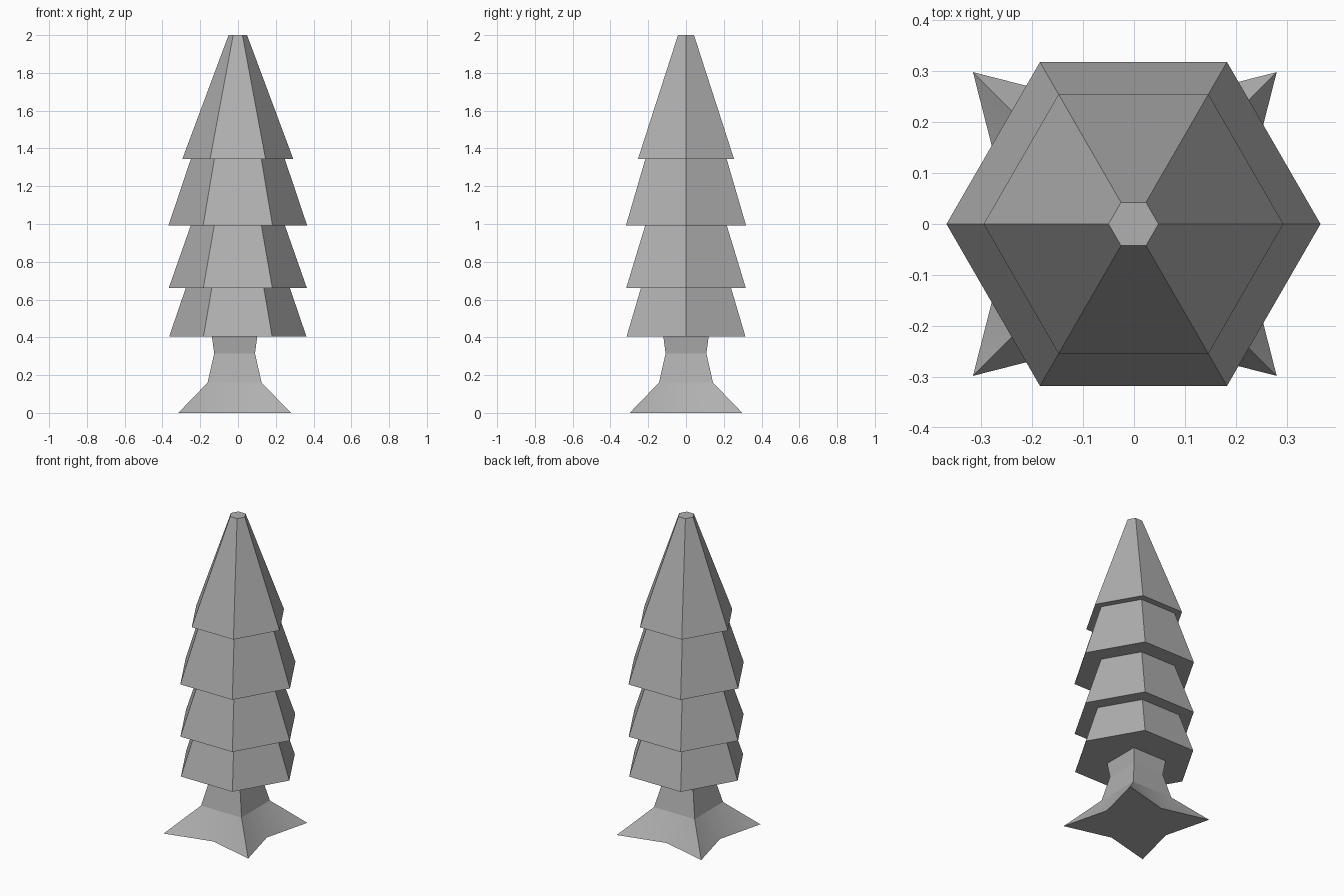
import bpy, bmesh
from math import cos, sin, pi, radians

cube = bpy.data.objects.get("Cube")
if cube:
    bpy.data.objects.remove(cube, do_unlink=True)

colour = (0.434, 0.434, 0.434, 1)
grey = bpy.data.materials.new("mid grey")
grey.use_nodes = True
grey.diffuse_color = colour
grey.node_tree.nodes["Principled BSDF"].inputs["Base Color"].default_value = colour


def loft(name, rings, centre_x):
    """Skin a stack of closed rings and cap both ends."""
    bm = bmesh.new()
    loops = [[bm.verts.new(p) for p in ring] for ring in rings]
    for low, high in zip(loops, loops[1:]):
        n = len(low)
        for i in range(n):
            j = (i + 1) % n
            bm.faces.new((low[i], low[j], high[j], high[i]))
    bm.faces.new(loops[0][::-1])
    bm.faces.new(loops[-1])
    return finish(name, bm, centre_x)


def finish(name, bm, centre_x):
    bmesh.ops.recalc_face_normals(bm, faces=bm.faces)
    mesh = bpy.data.meshes.new(name)
    bm.to_mesh(mesh)
    bm.free()
    mesh.materials.append(grey)
    obj = bpy.data.objects.new(name, mesh)
    obj.location.x = centre_x
    bpy.context.collection.objects.link(obj)
    return obj


def ring(sides, radius, z, turn=0.0):
    return [(radius * cos(turn + 2 * pi * i / sides),
             radius * sin(turn + 2 * pi * i / sides), z) for i in range(sides)]


# Foliage: four stepped six-sided tiers, (radius, height) up the outline
outline = [(0.363, 0.405), (0.276, 0.66), (0.366, 0.66), (0.249, 0.993),
           (0.367, 0.993), (0.249, 1.343), (0.294, 1.343), (0.049, 2.0)]
loft("foliage", [ring(6, r, z) for r, z in outline], -0.001)

# Trunk: square waist that flares slightly under the foliage
diag = 2 ** 0.5
loft("trunk", [ring(4, half * diag, z, pi / 4)
               for half, z in [(0.143, 0.16), (0.108, 0.315), (0.122, 0.42)]], -0.018)

# Roots: four-pointed star foot rising to the trunk's square, softly shaded
bm = bmesh.new()
square = [bm.verts.new(p) for p in ring(4, 0.143 * diag, 0.16, pi / 4)]
tips = [bm.verts.new(p) for p in ring(4, 0.298 * diag, 0, pi / 4)]
valleys = [bm.verts.new(p) for p in ring(4, 0.222, 0, pi / 2)]
for i in range(4):
    j = (i + 1) % 4
    bm.faces.new((tips[i], valleys[i], square[i]))
    bm.faces.new((valleys[i], square[j], square[i]))
    bm.faces.new((valleys[i], tips[j], square[j]))
bm.faces.new([v for pair in zip(tips, valleys) for v in pair][::-1])
roots = finish("roots", bm, -0.018)
roots.data.shade_smooth()
roots.data.set_sharp_from_angle(angle=radians(35))
